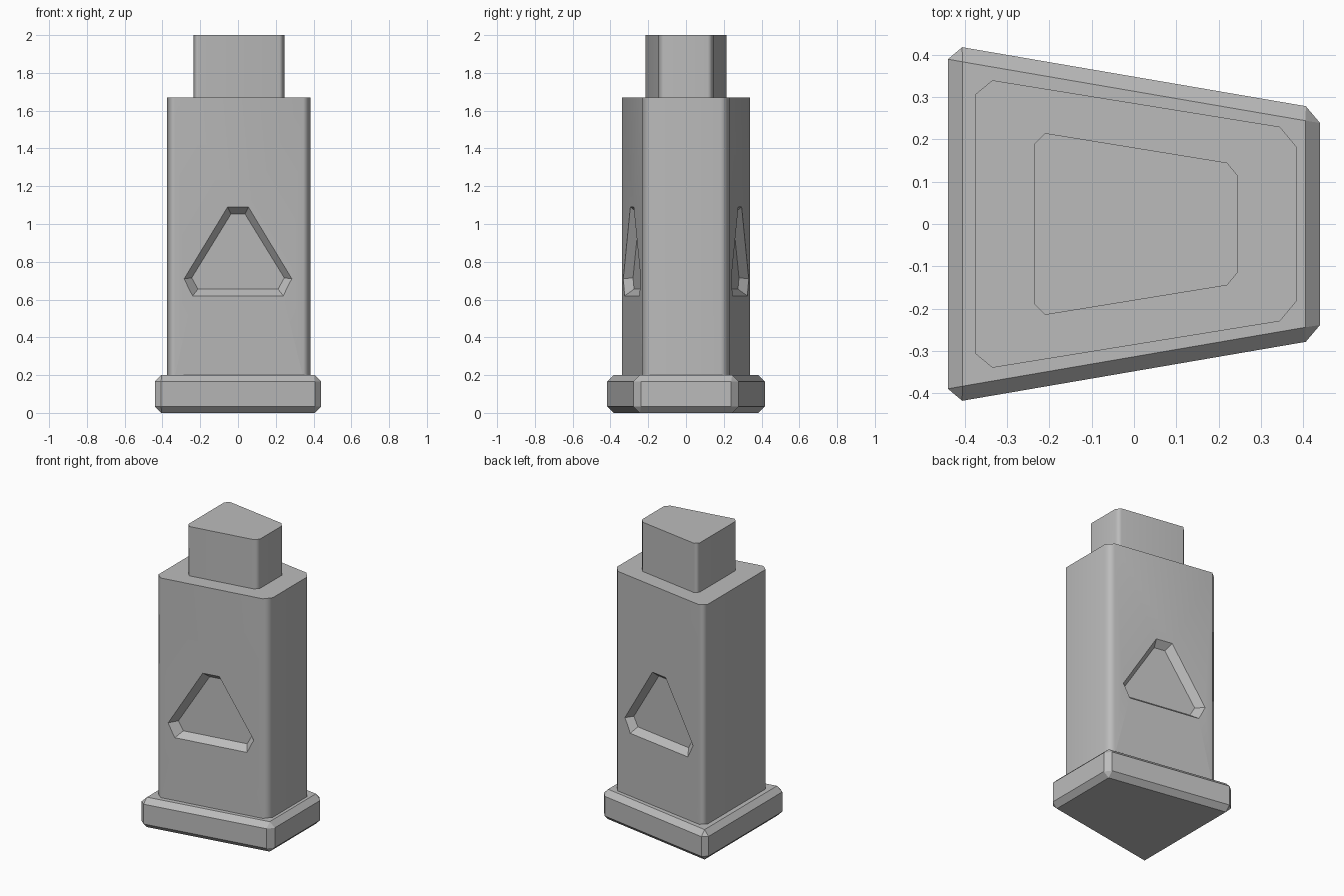
import bpy
import bmesh

if "Cube" in bpy.data.objects:
    bpy.data.objects.remove(bpy.data.objects["Cube"], do_unlink=True)

grey = bpy.data.materials.new("plain grey")
grey.use_nodes = True
grey.diffuse_color = (0.5, 0.5, 0.5, 1)
grey.node_tree.nodes["Principled BSDF"].inputs["Base Color"].default_value = (0.5, 0.5, 0.5, 1)


def loft(name, bottom, top):
    """Closed solid between two matching rings of 3D points."""
    bm = bmesh.new()
    a = [bm.verts.new(p) for p in bottom]
    b = [bm.verts.new(p) for p in top]
    n = len(a)
    bm.faces.new(a)
    bm.faces.new(b)
    for i in range(n):
        j = (i + 1) % n
        bm.faces.new((a[i], a[j], b[j], b[i]))
    bmesh.ops.recalc_face_normals(bm, faces=bm.faces)
    mesh = bpy.data.meshes.new(name)
    bm.to_mesh(mesh)
    bm.free()
    mesh.materials.append(grey)
    ob = bpy.data.objects.new(name, mesh)
    bpy.context.collection.objects.link(ob)
    return ob


def prism(name, half, z0, z1):
    """Upright prism whose half outline is mirrored across y."""
    ring = half + [(x, -y) for x, y in reversed(half)]
    return loft(name, [(x, y, z0) for x, y in ring], [(x, y, z1) for x, y in ring])


def apply_modifiers(ob):
    deps = bpy.context.evaluated_depsgraph_get()
    mesh = bpy.data.meshes.new_from_object(ob.evaluated_get(deps))
    ob.modifiers.clear()
    ob.data = mesh


def soften_corners(ob):
    """Smooth the upright corner edges and keep every other edge crisp."""
    bm = bmesh.new()
    bm.from_mesh(ob.data)
    for f in bm.faces:
        f.smooth = True
    for e in bm.edges:
        d = e.verts[1].co - e.verts[0].co
        e.smooth = abs(d.z) > 0.99 * d.length
    bm.to_mesh(ob.data)
    bm.free()
    weighted = ob.modifiers.new("weighted", 'WEIGHTED_NORMAL')
    weighted.keep_sharp = True


# Plinth with every edge chamfered
plinth = prism("plinth", [(-0.44, 0.424), (0.44, 0.273)], 0, 0.2)
bevel = plinth.modifiers.new("chamfer", 'BEVEL')
bevel.width = 0.034
bevel.segments = 1
apply_modifiers(plinth)

# Tapered body
body = prism("body", [(-0.375, 0.307), (-0.335, 0.34), (0.345, 0.23), (0.385, 0.182)], 0.19, 1.67)

# Sloped triangular recess on front and back
DEPTH = 0.045
outer = [(0.055, 1.09), (0.285, 0.71), (0.24, 0.62)]
inner = [(0.037, 1.053), (0.245, 0.715), (0.212, 0.655)]


def recess_ring(half, depth, side):
    ring = half + [(-x, z) for x, z in reversed(half)]
    return [(x, side * (0.34 - 0.1618 * (x + 0.335) - depth), z) for x, z in ring]


flared = [(2 * o[0] - i[0], 2 * o[1] - i[1]) for o, i in zip(outer, inner)]
for side in (-1, 1):
    cutter = loft("recess_cutter", recess_ring(flared, -DEPTH, side), recess_ring(inner, DEPTH, side))
    cut = body.modifiers.new("recess", 'BOOLEAN')
    cut.operation = 'DIFFERENCE'
    cut.solver = 'EXACT'
    cut.object = cutter
    apply_modifiers(body)
    bpy.data.objects.remove(cutter, do_unlink=True)
soften_corners(body)

# Neck block on top
neck = prism("neck", [(-0.235, 0.19), (-0.21, 0.215), (0.22, 0.145), (0.245, 0.115)], 1.65, 2.0)
soften_corners(neck)
